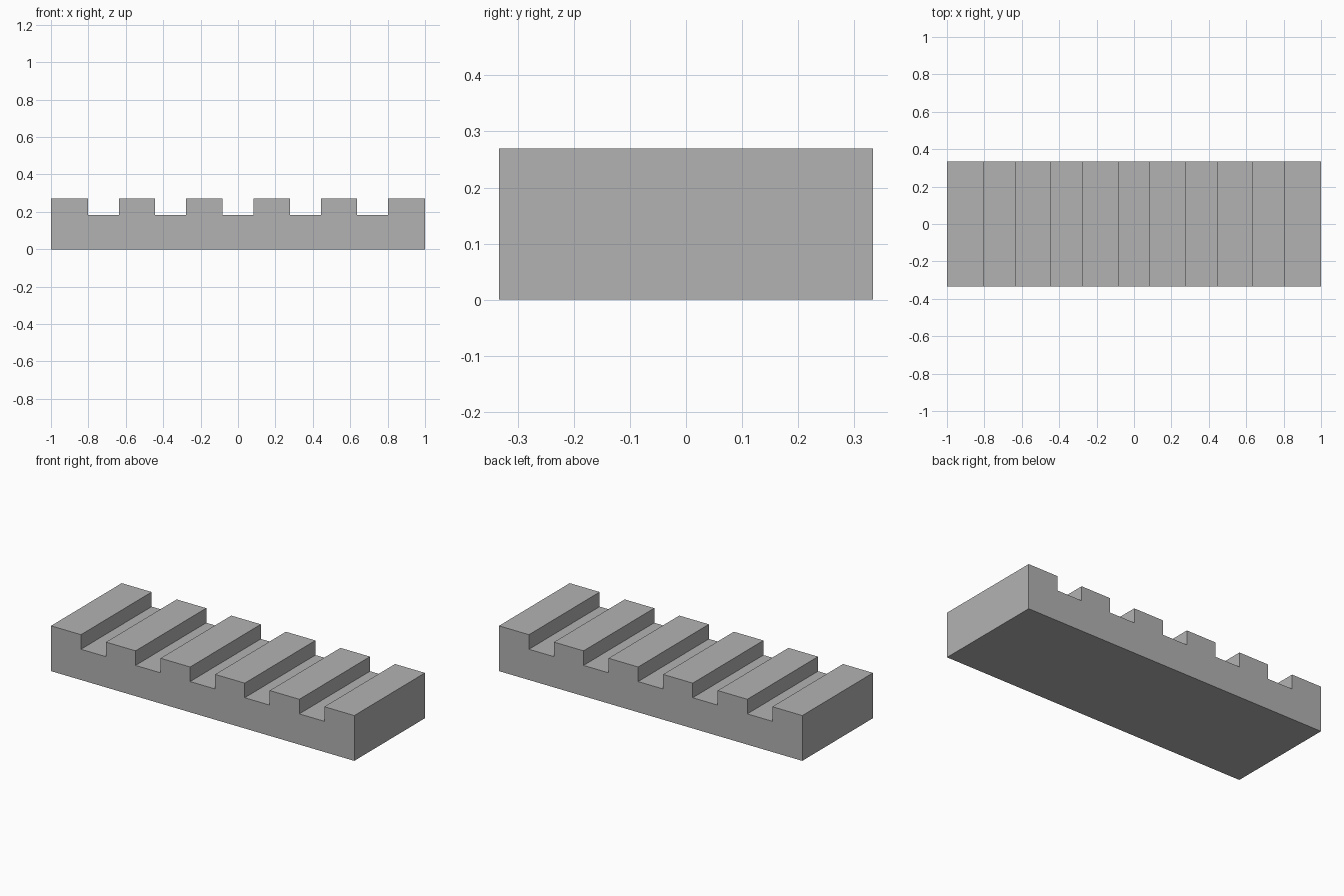
import bpy
import bmesh

cube = bpy.data.objects.get("Cube")
if cube:
    bpy.data.objects.remove(cube, do_unlink=True)

HALF_LENGTH, HALF_DEPTH = 1.0, 0.333
TOP, GROOVE_FLOOR = 0.27, 0.183
PITCH, GROOVE_WIDTH = 0.36, 0.165

# Single grey material
grey = bpy.data.materials.new("mid_grey")
grey.use_nodes = True
colour = (0.448, 0.448, 0.448, 1)
grey.diffuse_color = colour
grey.node_tree.nodes["Principled BSDF"].inputs["Base Color"].default_value = colour

# Side profile: flat base, then a top edge stepped by five evenly spaced grooves
profile = [(-HALF_LENGTH, 0), (HALF_LENGTH, 0), (HALF_LENGTH, TOP)]
for i in range(2, -3, -1):
    left = i * PITCH - GROOVE_WIDTH / 2
    right = i * PITCH + GROOVE_WIDTH / 2
    profile += [(right, TOP), (right, GROOVE_FLOOR), (left, GROOVE_FLOOR), (left, TOP)]
profile.append((-HALF_LENGTH, TOP))

# Extrude the profile from front to back
bm = bmesh.new()
front = bm.faces.new([bm.verts.new((x, -HALF_DEPTH, z)) for x, z in profile])
extruded = bmesh.ops.extrude_face_region(bm, geom=[front], use_keep_orig=True)
back_verts = [g for g in extruded["geom"] if isinstance(g, bmesh.types.BMVert)]
bmesh.ops.translate(bm, verts=back_verts, vec=(0, 2 * HALF_DEPTH, 0))
bmesh.ops.recalc_face_normals(bm, faces=bm.faces)

mesh = bpy.data.meshes.new("grooved_block")
bm.to_mesh(mesh)
bm.free()
mesh.materials.append(grey)
block = bpy.data.objects.new("grooved_block", mesh)
bpy.context.collection.objects.link(block)
